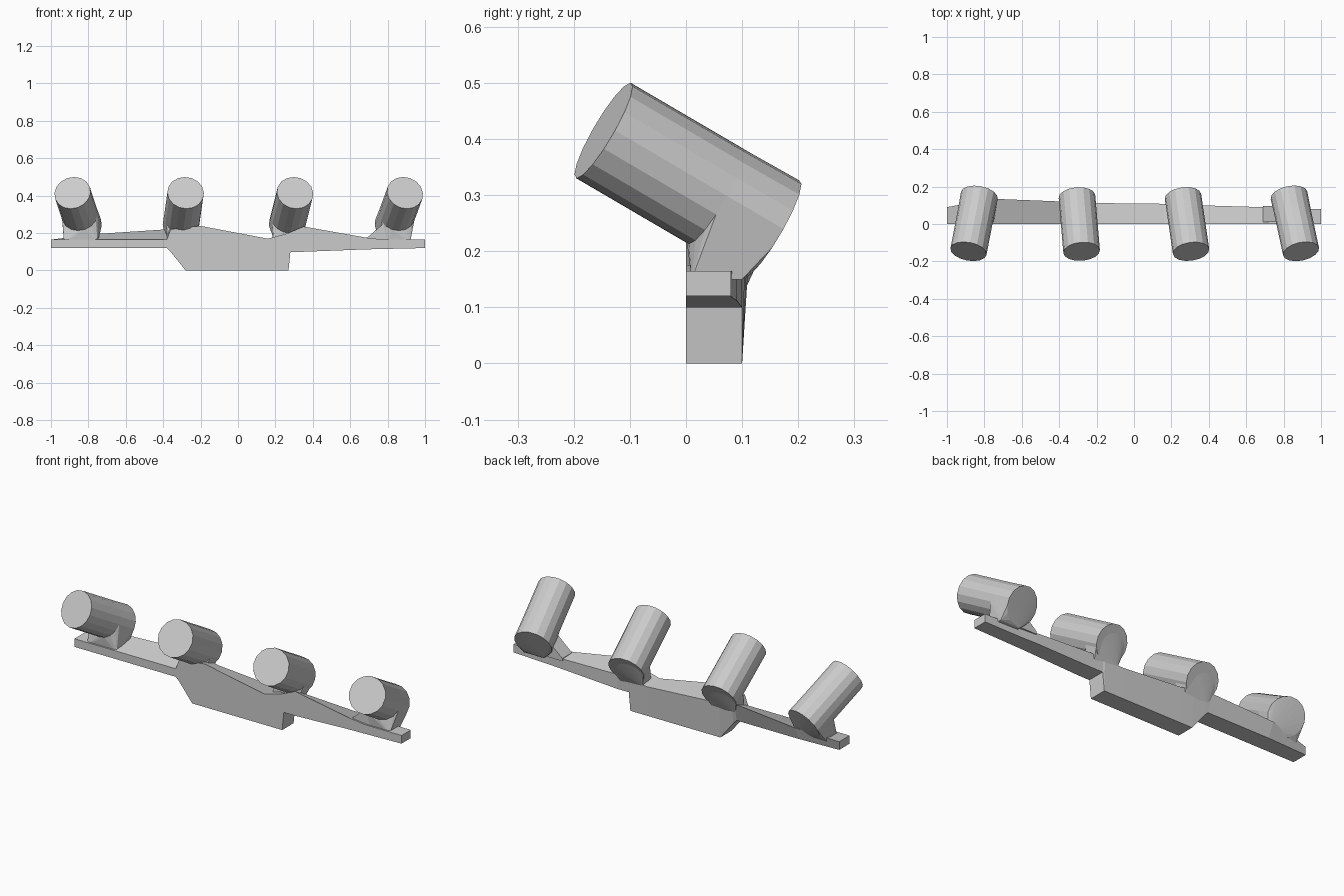
import bpy, bmesh
from mathutils import Vector

if "Cube" in bpy.data.objects:
    bpy.data.objects.remove(bpy.data.objects["Cube"])


def finish(bm, name):
    bmesh.ops.recalc_face_normals(bm, faces=bm.faces)
    mesh = bpy.data.meshes.new(name)
    bm.to_mesh(mesh)
    bm.free()
    obj = bpy.data.objects.new(name, mesh)
    bpy.context.collection.objects.link(obj)
    return obj


def tube(name, front, back, radius, sides=16):
    """Flat-capped cylinder between two points."""
    front, back = Vector(front), Vector(back)
    axis = back - front
    bm = bmesh.new()
    bmesh.ops.create_cone(bm, cap_ends=True, segments=sides,
                          radius1=radius, radius2=radius, depth=axis.length)
    obj = finish(bm, name)
    rot = axis.to_track_quat('Z', 'Y').to_matrix().to_4x4()
    rot.translation = (front + back) / 2
    obj.data.transform(rot)
    return obj


def hull(name, points):
    bm = bmesh.new()
    for p in points:
        bm.verts.new(p)
    res = bmesh.ops.convex_hull(bm, input=bm.verts)
    junk = {g for g in res["geom_interior"] + res["geom_unused"]
            if isinstance(g, bmesh.types.BMVert)}
    bmesh.ops.delete(bm, geom=list(junk), context='VERTS')
    return finish(bm, name)


def ring(front, back, t, radius, sides=16):
    """Circle of points around the lamp axis at fraction t."""
    from math import sin, cos, tau
    front, back = Vector(front), Vector(back)
    q = (back - front).to_track_quat('Z', 'Y')
    c = front.lerp(back, t)
    return [c + q @ Vector((radius * cos(tau * i / sides),
                            radius * sin(tau * i / sides), 0))
            for i in range(sides)]


# Mounting bar: sections along x (x, bottom z, front top z, back top z, depth)
sections = [
    (-1.00, .12, .165, .165, .09),
    (-.76, .12, .165, .195, .135),
    (-.38, .12, .165, .22, .12),
    (-.36, .10, .22, .22, .118),
    (-.28, .00, .23, .21, .112),
    (-.20, .00, .238, .19, .112),
    (.16, .00, .17, .165, .108),
    (.27, .00, .20, .17, .105),
    (.28, .10, .205, .17, .105),
    (.35, .10, .235, .18, .10),
    (.69, .113, .175, .17, .09),
    (.78, .115, .165, .165, .085),
    (1.00, .12, .165, .165, .08),
]
bm = bmesh.new()
loops = []
for x, zb, zf, zr, d in sections:
    loops.append([bm.verts.new(p) for p in
                  ((x, 0, zb), (x, min(d, .1), zb), (x, d, zr), (x, 0, zf))])
for a, b in zip(loops, loops[1:]):
    for i in range(4):
        j = (i + 1) % 4
        bm.faces.new((a[i], a[j], b[j], b[i]))
bm.faces.new(loops[0])
bm.faces.new(loops[-1])
finish(bm, "mounting_bar")

# Four upward-tilted lamps: front centre x, back centre x
R = .098
lamps = [("outer_left", -.885, -.828), ("inner_left", -.28, -.305),
         ("inner_right", .305, .262), ("outer_right", .893, .83)]
for name, xf, xb in lamps:
    front, back = (xf, -.147, .415), (xb, .147, .243)
    tube("lamp_" + name, front, back, R)

    # Outer lamps sit on tapered housings with a side web
    if name.startswith("outer"):
        s = 1 if xf > 0 else -1
        x1, x2 = (.80, .92) if s > 0 else (-.93, -.75)
        foot = [(x, y, .15) for x in (x1, x2) for y in (.01, .1)]
        rear = ring(front, back, .68, R) + ring(front, back, 1.02, R * 1.02)
        hull("housing_" + name, rear + foot)
        if s > 0:
            hull("web_" + name, [(x, y, z) for x, z in
                                 ((.69, .16), (.69, .175), (.8, .27), (.8, .16))
                                 for y in (.01, .095)])
    else:
        # Inner lamps blend down onto the bar
        foot = [(xb + dx, y, .15) for dx in (-.07, .07) for y in (.03, .1)]
        hull("foot_" + name, ring(front, back, .75, R * .95)
             + ring(front, back, .99, R * .95) + foot)
